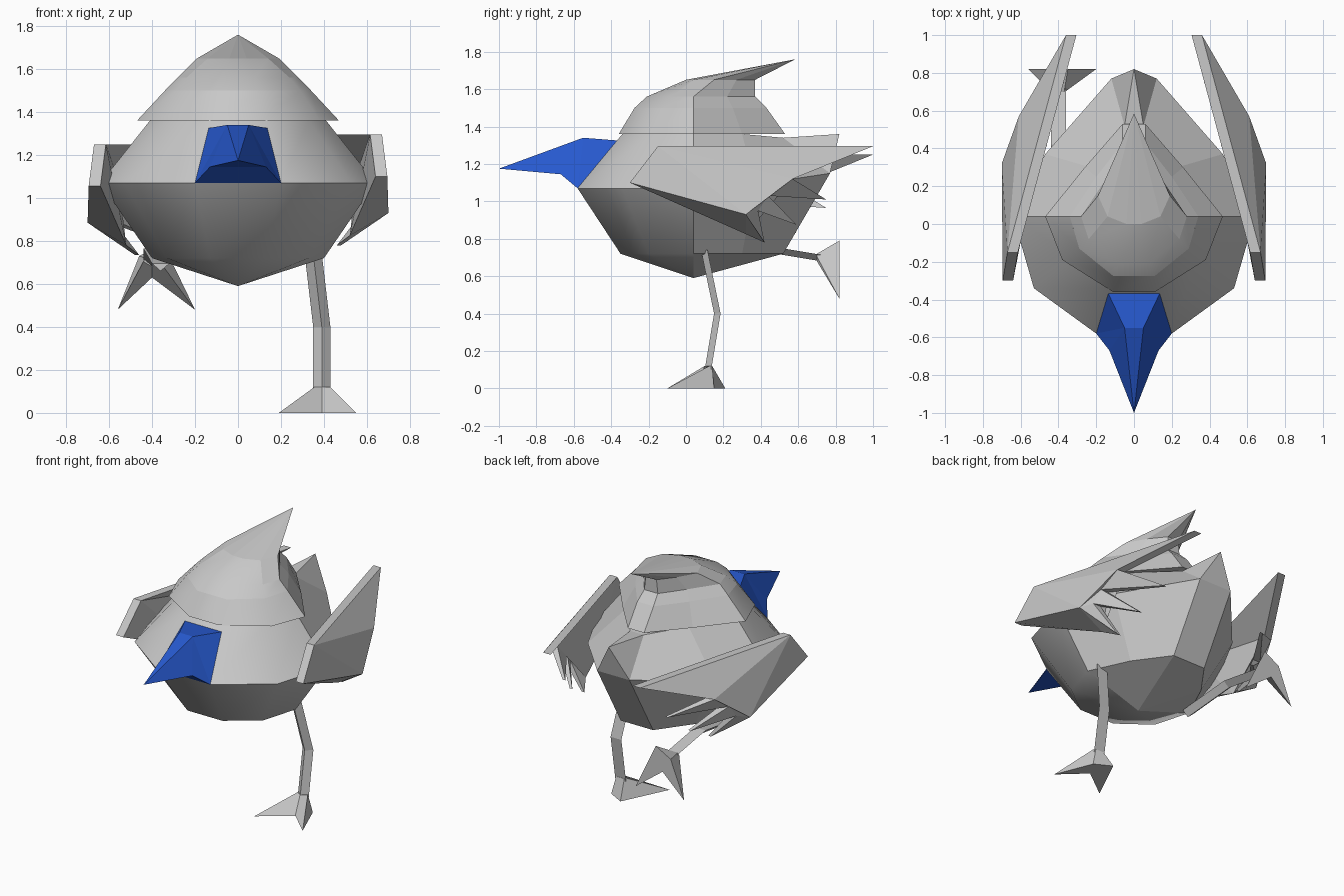
import bpy, bmesh, math
from mathutils import Vector

if "Cube" in bpy.data.objects:
    bpy.data.objects.remove(bpy.data.objects["Cube"])


def material(name, rgb):
    m = bpy.data.materials.new(name)
    m.diffuse_color = (*rgb, 1)
    m.use_nodes = True
    m.node_tree.nodes["Principled BSDF"].inputs["Base Color"].default_value = m.diffuse_color
    return m


GREY = material("light_grey", (0.58, 0.58, 0.58))
BLUE = material("beak_blue", (0.02, 0.1, 0.62))


def finish(name, bm, mat, soft_front=False):
    bmesh.ops.remove_doubles(bm, verts=bm.verts, dist=1e-5)
    bmesh.ops.triangulate(bm, faces=[f for f in bm.faces if len(f.verts) > 4])
    bmesh.ops.recalc_face_normals(bm, faces=bm.faces)
    if soft_front:
        # rounded breast, faceted back
        for f in bm.faces:
            f.smooth = f.calc_center_median().y < .03
        for e in bm.edges:
            fs = e.link_faces
            e.smooth = len(fs) == 2 and fs[0].smooth == fs[1].smooth \
                and e.calc_face_angle() < math.radians(42)
    me = bpy.data.meshes.new(name)
    bm.to_mesh(me)
    bm.free()
    me.materials.append(mat)
    ob = bpy.data.objects.new(name, me)
    bpy.context.collection.objects.link(ob)
    return ob


def full_ring(half, z):
    """Mirror a half ring (front to back, x > 0) into a closed ring."""
    pts = [Vector((p[0], p[1], p[2] if len(p) > 2 else z)) for p in half]
    return pts + [Vector((-p.x, p.y, p.z)) for p in reversed(pts)]


def loft(name, rings, mat, bottom=None, top=None, soft_front=False):
    """Skin a stack of rings; each end is a flat cap or a fan to an apex."""
    bm = bmesh.new()
    vr = [[bm.verts.new(p) for p in r] for r in rings]
    n = len(vr[0])
    for a, b in zip(vr, vr[1:]):
        for i in range(n):
            j = (i + 1) % n
            bm.faces.new((a[i], a[j], b[j], b[i]))
    for ring, apex in ((vr[0], bottom), (vr[-1], top)):
        if apex is None:
            bm.faces.new(ring)
        else:
            v = bm.verts.new(apex)
            for i in range(n):
                bm.faces.new((ring[i], ring[(i + 1) % n], v))
    return finish(name, bm, mat, soft_front)


def hull(name, pts, mat):
    bm = bmesh.new()
    for p in pts:
        bm.verts.new(p)
    res = bmesh.ops.convex_hull(bm, input=bm.verts)
    loose = [g for g in res["geom_interior"] if isinstance(g, bmesh.types.BMVert)]
    bmesh.ops.delete(bm, geom=loose, context='VERTS')
    return finish(name, bm, mat)


# Body: bowl below, sloping shoulders above
loft("body", [
    full_ring([(.13, -.35), (.33, -.20), (.40, .04), (.28, .30), (.12, .52)], .72),
    full_ring([(.20, -.58), (.53, -.34), (.64, .04), (.47, .37, 1.09), (.12, .77, 1.15)], 1.07),
    full_ring([(.13, -.34), (.33, -.17), (.41, .04), (.23, .30), (.05, .52, 1.34)], 1.36),
], GREY, bottom=(0, .04, .59), soft_front=True)

# Pointed tail
hull("tail", [(0, .82, 1.36)] + [(s * x, y, z) for s in (1, -1)
     for x, y, z in ((.12, .77, 1.15), (.05, .52, 1.34), (.08, .5, 1.15))], GREY)

# Neck collar overhanging the body
collar_top = [(.11, -.275), (.29, -.13), (.34, .04), (.20, .25), (.06, .43)]
loft("neck_collar", [
    full_ring([(.11, -.36), (.38, -.19), (.47, .04), (.26, .30), (.06, .53)], 1.36),
    full_ring(collar_top, 1.50),
], GREY, soft_front=True)

# Head and swept-back crest
head_top = full_ring([(.04, 0), (.14, .04), (.19, .15), (.12, .27), (.04, .37)], 1.65)
loft("head", [
    full_ring(collar_top, 1.50),
    full_ring([(.08, -.21), (.24, -.08), (.28, .04), (.16, .22), (.05, .37)], 1.56),
    head_top,
], GREY, soft_front=True)
loft("crest", [head_top], GREY, top=(0, .585, 1.76))

# Beak: ridge on top, notched underside
bm = bmesh.new()
tip = bm.verts.new((0, -1.0, 1.175))
sides = []
for s in (1, -1):
    sides.append([bm.verts.new((s * x, y, z)) for x, y, z in (
        (.05, -.55, 1.34), (.14, -.36, 1.325), (.20, -.58, 1.07), (.13, -.67, 1.145))])
for ridge, base, low, under in sides:
    bm.faces.new((tip, ridge, under))
    bm.faces.new((ridge, base, low))
    bm.faces.new((ridge, low, under))
(r0, b0, l0, u0), (r1, b1, l1, u1) = sides
for f in ((tip, r0, r1), (r0, b0, b1, r1), (b0, l0, l1, b1), (l0, u0, u1, l1), (u0, tip, u1)):
    bm.faces.new(f)
finish("beak", bm, BLUE)


# Wings: thin slabs whose feather points curl in behind the body
def wing(name, side, drop):
    outer = [(.695, -.30, 1.10), (.70, .32, .93), (.48, .42, .78), (.645, .385, .95),
             (.45, .59, .875), (.63, .44, 1.03), (.39, .75, 1.01), (.61, .57, 1.12),
             (.36, 1.0, 1.295), (.67, -.15, 1.295)]
    inner = [(x - .055, y, z) for x, y, z in outer]
    inner[1] = (.52, .32, .825)      # bevelled lower edge
    for i in (2, 4, 6):              # feathers taper towards their points
        x, y, z = outer[i]
        inner[i] = (x - .02, y, z)
    bm = bmesh.new()
    a, b = [[bm.verts.new((side * x, y, z - drop)) for x, y, z in loop]
            for loop in (outer, inner)]
    # main panel and one triangle per feather, on both skins
    for v in (a, b):
        for f in ((0, 1, 9), (9, 1, 7), (9, 7, 8), (1, 2, 3), (1, 3, 5),
                  (3, 4, 5), (1, 5, 7), (5, 6, 7)):
            bm.faces.new([v[i] for i in f])
    n = len(a)
    for i in range(n):
        j = (i + 1) % n
        bm.faces.new((a[i], a[j], b[j], b[i]))
    finish(name, bm, GREY)


wing("right_wing", 1, 0)
wing("left_wing", -1, .045)


# Legs: one planted, the other swung a quarter turn backwards
def planted(x, y, z):
    return (x, y, z)


def kicked_back(x, y, z):
    return (-x - .01, .82 - z, y + .58)


def leg(prefix, place):
    rings = []
    for cx, cy, z in ((.39, .12, .10), (.39, .17, .40), (.35, .10, .74)):
        rings.append([place(cx + dx, cy + dy, z) for dx, dy in
                      ((.04, .015), (0, -.02), (-.04, .015))])
    loft(prefix + "_leg", rings, GREY)
    sole = [(.19, -.10), (.39, .05), (.55, -.10), (.45, .15), (.34, .21)]
    ankle = [(.355, .125), (.39, .10), (.43, .125), (.42, .14), (.36, .14)]
    loft(prefix + "_foot", [[place(x, y, 0) for x, y in sole],
                            [place(x, y, .12) for x, y in ankle]], GREY)


leg("right", planted)
leg("left", kicked_back)
